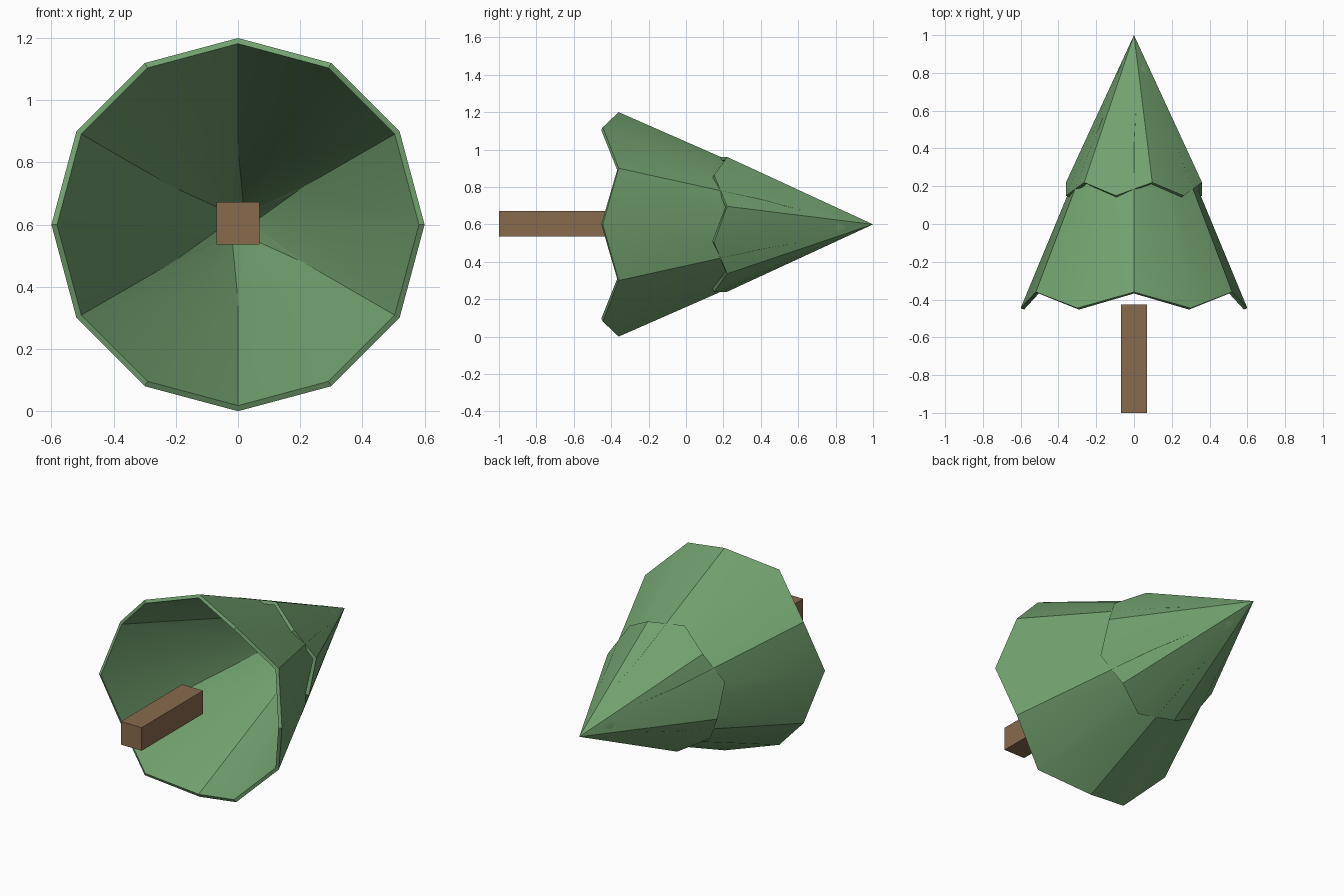
import bpy, bmesh
from math import sin, cos, radians

cube = bpy.data.objects.get("Cube")
if cube:
    bpy.data.objects.remove(cube, do_unlink=True)

AXIS_Z = 0.6
SIDES = 12


def material(name, rgb):
    m = bpy.data.materials.new(name)
    m.use_nodes = True
    m.diffuse_color = (*rgb, 1)
    m.node_tree.nodes["Principled BSDF"].inputs["Base Color"].default_value = (*rgb, 1)
    return m


def finish(bm, name, mat):
    bmesh.ops.recalc_face_normals(bm, faces=bm.faces[:])
    mesh = bpy.data.meshes.new(name)
    bm.to_mesh(mesh)
    bm.free()
    ob = bpy.data.objects.new(name, mesh)
    ob.data.materials.append(mat)
    bpy.context.collection.objects.link(ob)
    return ob


def ring(bm, radius, notch_y, point_y, turn):
    """Twelve points around the trunk axis, alternating notch and point."""
    verts = []
    for i in range(SIDES):
        a = radians(turn + 360 / SIDES * i)
        y = point_y if i % 2 else notch_y
        verts.append(bm.verts.new((radius * sin(a), y, AXIS_Z + radius * cos(a))))
    return verts


def foliage_tier(name, mat, rings, apex_y):
    """Hollow pointed skirt with a thin wall; rings run from rim to tip."""
    bm = bmesh.new()
    outer = [ring(bm, *r) for r in rings]
    inner = [ring(bm, r - 0.018, n - 0.008, p - 0.008, t) for r, n, p, t in rings]
    loops = inner[::-1] + outer
    for a, b in zip(loops, loops[1:]):
        for i in range(SIDES):
            j = (i + 1) % SIDES
            bm.faces.new((a[i], a[j], b[j], b[i]))
    for loop, y in ((outer[-1], apex_y), (inner[-1], apex_y - 0.045)):
        tip = bm.verts.new((0, y, AXIS_Z))
        for i in range(SIDES):
            bm.faces.new((loop[i], loop[(i + 1) % SIDES], tip))
    ob = finish(bm, name, mat)
    bpy.ops.object.select_all(action='DESELECT')
    ob.select_set(True)
    bpy.context.view_layer.objects.active = ob
    bpy.ops.object.shade_smooth_by_angle(angle=radians(30))


green = material("needle green", (0.17, 0.36, 0.16))
brown = material("bark brown", (0.25, 0.145, 0.075))

# Lower skirt, its hidden upper half twisting toward the tip
foliage_tier("lower_foliage", green, [
    (0.6, -0.36, -0.445, 0),
    (0.262, 0.41, 0.37, 0),
    (0.085, 0.82, 0.81, 15)], 0.99)

# Upper skirt, turned relative to the lower one
foliage_tier("upper_foliage", green, [(0.373, 0.22, 0.15, 15)], 1.0)

# Square trunk
bm = bmesh.new()
bmesh.ops.create_cube(bm, size=1)
for v in bm.verts:
    v.co = (v.co.x * 0.137, v.co.y * 0.575 - 0.7125, v.co.z * 0.137 + 0.604)
finish(bm, "trunk", brown)
